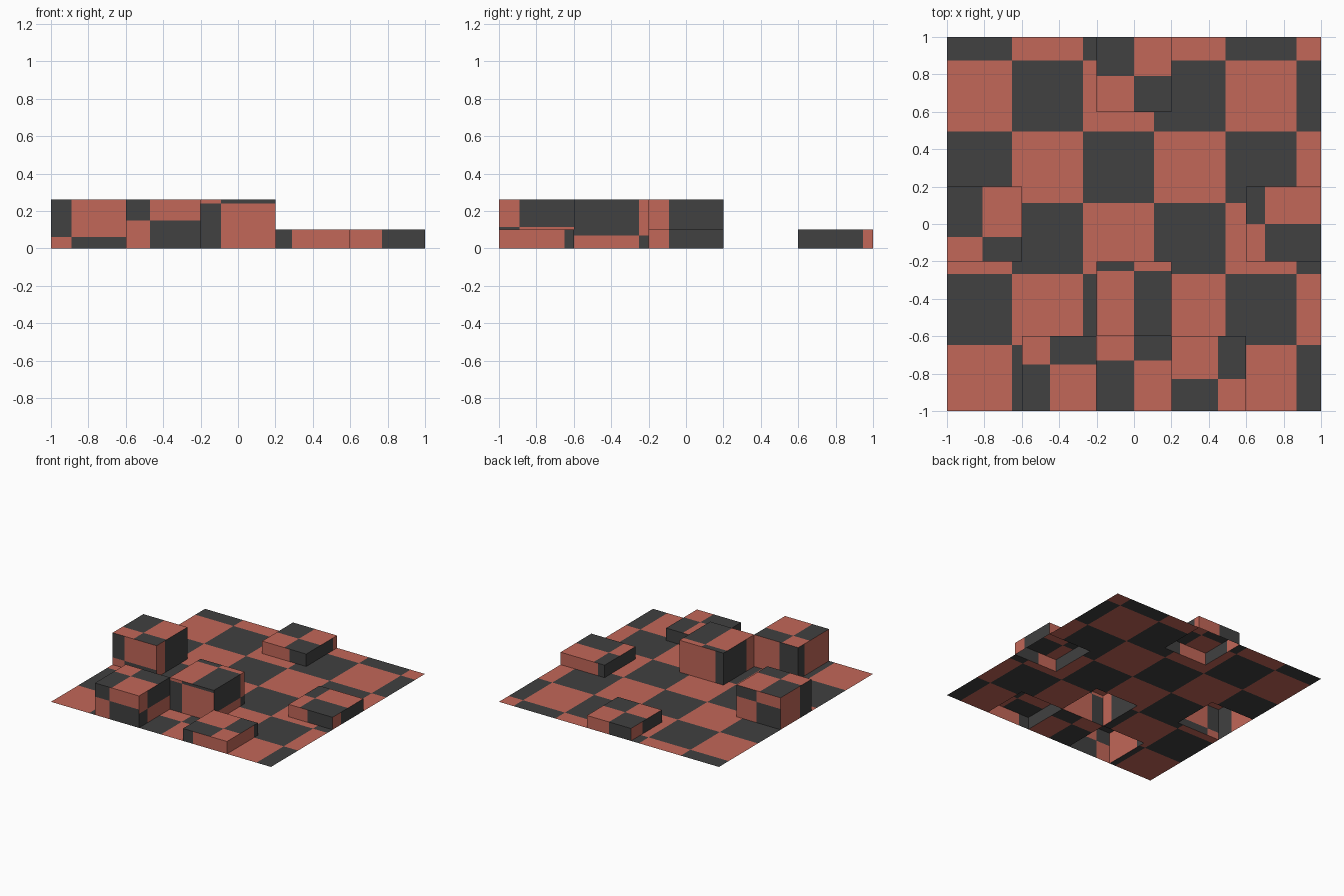
import bpy, bmesh

if "Cube" in bpy.data.objects:
    bpy.data.objects.remove(bpy.data.objects["Cube"])

def material(name, rgb):
    m = bpy.data.materials.new(name)
    m.diffuse_color = (*rgb, 1)
    m.use_nodes = True
    m.node_tree.nodes["Principled BSDF"].inputs["Base Color"].default_value = m.diffuse_color
    return m

RED = material("brick red", (0.54, 0.135, 0.098))
DARK = material("charcoal", (0.052, 0.052, 0.052))

def finish(bm, name):
    bmesh.ops.remove_doubles(bm, verts=bm.verts, dist=1e-5)
    me = bpy.data.meshes.new(name)
    bm.to_mesh(me)
    bm.free()
    me.materials.append(RED)
    me.materials.append(DARK)
    bpy.context.collection.objects.link(bpy.data.objects.new(name, me))

def panel(bm, u0, u1, v0, v1, split, place, flip=False):
    """Checkered rectangle split at (u, v); third value: is the low-low quarter dark."""
    su, sv, low_dark = split
    us = [u0, su, u1] if u0 < su < u1 else [u0, u1]
    vs = [v0, sv, v1] if v0 < sv < v1 else [v0, v1]
    for a, b in zip(us, us[1:]):
        for c, d in zip(vs, vs[1:]):
            q = [(a, c), (b, c), (b, d), (a, d)]
            f = bm.faces.new([bm.verts.new(place(*p)) for p in (q[::-1] if flip else q)])
            odd = ((a + b) / 2 > su) != ((c + d) / 2 > sv)
            f.material_index = int(low_dark != odd)

def block(name, cx, cy, h, top, front, right, back, left):
    """Open-bottomed block 0.4 wide with five checkered sides."""
    x0, x1, y0, y1 = cx - .2, cx + .2, cy - .2, cy + .2
    bm = bmesh.new()
    panel(bm, x0, x1, y0, y1, top, lambda u, v: (u, v, h))
    panel(bm, x0, x1, 0, h, front, lambda u, v: (u, y0, v))
    panel(bm, y0, y1, 0, h, right, lambda u, v: (x1, u, v))
    panel(bm, x0, x1, 0, h, back, lambda u, v: (u, y1, v), True)
    panel(bm, y0, y1, 0, h, left, lambda u, v: (x0, u, v), True)
    finish(bm, name)

TALL, LOW = 0.262, 0.102
N = 9  # a split beyond the panel: no cut in that direction

block("left_block", -.8, 0, TALL, (-.81, -.07, False), (-.89, .06, False),
      (-.09, N, False), (-.78, .17, True), (-.05, N, True))
block("front_left_block", -.4, -.8, TALL, (-.45, -.75, True), (-.47, .15, False),
      (-.89, .115, True), (-.43, N, True), (-.68, N, False))
block("centre_block", 0, -.4, TALL, (0, -.25, False), (-.09, .24, True),
      (-.25, .07, False), (-.13, N, True), (-.5, N, False))
block("front_right_block", .4, -.8, LOW, (.45, -.83, True), (.29, N, True),
      (-.65, N, False), (N, N, True), (N, N, True))
block("right_block", .8, 0, LOW, (.7, 0, False), (.77, N, False),
      (-.09, N, False), (.66, N, True), (N, N, True))
block("back_block", 0, .8, LOW, (0, .79, False), (.05, N, False),
      (.945, N, True), (0, N, True), (.85, N, True))

# flat floor tile between the front blocks, with its own checker
bm = bmesh.new()
panel(bm, -.2, .2, -1, -.6, (0, -.73, True), lambda u, v: (u, v, 0))
finish(bm, "floor_tile")

# checkered floor, left open under the blocks and the tile
HOLES = [(-.8, 0), (-.4, -.8), (0, -.4), (.4, -.8), (.8, 0), (0, .8), (0, -.8)]
P = 0.3805
lines_x = [-.653 + P * i for i in range(5)]
lines_y = [-.648 + P * i for i in range(5)]
grid = [-1, -.6, -.2, .2, .6, 1]
xs, ys = sorted(grid + lines_x), sorted(grid + lines_y)
bm = bmesh.new()
for a, b in zip(xs, xs[1:]):
    for c, d in zip(ys, ys[1:]):
        mx, my = (a + b) / 2, (c + d) / 2
        if any(abs(mx - hx) < .2 and abs(my - hy) < .2 for hx, hy in HOLES):
            continue
        f = bm.faces.new([bm.verts.new((x, y, 0)) for x, y in ((a, c), (b, c), (b, d), (a, d))])
        cell = sum(mx > l for l in lines_x) + sum(my > l for l in lines_y)
        f.material_index = cell % 2
finish(bm, "floor")
